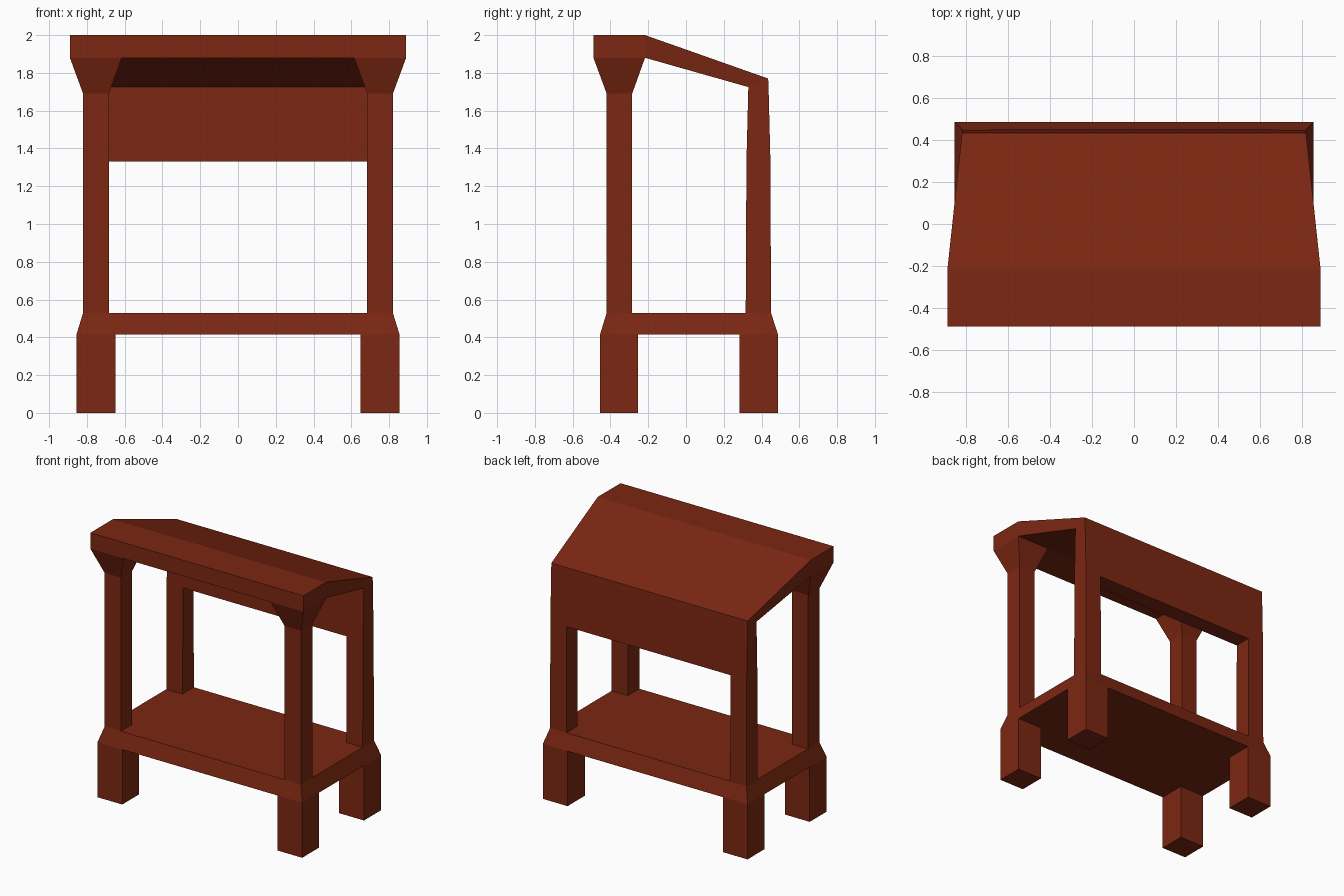
import bpy, bmesh

if "Cube" in bpy.data.objects:
    bpy.data.objects.remove(bpy.data.objects["Cube"])

mat = bpy.data.materials.new("red_brown_wood")
mat.diffuse_color = (0.2, 0.02, 0.006, 1)
mat.use_nodes = True
mat.node_tree.nodes["Principled BSDF"].inputs["Base Color"].default_value = mat.diffuse_color


def finish(name, bm):
    bmesh.ops.recalc_face_normals(bm, faces=bm.faces[:])
    mesh = bpy.data.meshes.new(name)
    bm.to_mesh(mesh)
    bm.free()
    mesh.materials.append(mat)
    obj = bpy.data.objects.new(name, mesh)
    bpy.context.collection.objects.link(obj)
    return obj


def loft(name, sections, side=1):
    """Stack of rectangles (x0, x1, y0, y1, z), optionally mirrored in x."""
    bm = bmesh.new()
    rings = [[bm.verts.new((side * x, y, z))
              for x, y in ((x0, y0), (x1, y0), (x1, y1), (x0, y1))]
             for x0, x1, y0, y1, z in sections]
    for a, b in zip(rings, rings[1:]):
        for i in range(4):
            j = (i + 1) % 4
            bm.faces.new((a[i], a[j], b[j], b[i]))
    bm.faces.new(rings[0])
    bm.faces.new(rings[-1])
    return finish(name, bm)


# Shelf with chamfered rim
loft("shelf", [(-.855, .855, -.455, .487, .415), (-.82, .82, -.42, .45, .53)])

for side, tag in ((-1, "left"), (1, "right")):
    # Chunky feet
    for row, y0, y1 in (("front", -.455, -.255), ("back", .282, .487)):
        loft(f"{row}_leg_{tag}", [(.648, .855, y0, y1, 0), (.648, .855, y0, y1, .415)], side)
    # Front post with flared capital
    loft(f"front_post_{tag}", [(.684, .82, -.42, -.285, .53),
                               (.684, .82, -.42, -.285, 1.69),
                               (.615, .89, -.49, -.217, 1.88)], side)
    # Slightly tapering back post
    loft(f"back_post_{tag}", [(.684, .82, .316, .45, .53),
                              (.684, .82, .32, .447, 1.33),
                              (.684, .82, .33, .437, 1.725)], side)

# Back panel between the back posts
loft("back_panel", [(-.684, .684, .32, .447, 1.33), (-.684, .684, .33, .437, 1.725)])

# Roof: side profile (y, z, half width), flat at the front and sloping back
profile = [(-.49, 1.88, .89), (-.49, 2.0, .89), (-.217, 2.0, .89),
           (.435, 1.77, .82), (.437, 1.725, .82), (.33, 1.725, .82),
           (-.217, 1.88, .89)]
bm = bmesh.new()
left, right = ([bm.verts.new((s * w, y, z)) for y, z, w in profile] for s in (-1, 1))
for i in range(len(profile)):
    j = (i + 1) % len(profile)
    bm.faces.new((left[i], left[j], right[j], right[i]))
for end in (left, right):
    bm.faces.new([end[k] for k in (0, 1, 2, 6)])
    bm.faces.new([end[k] for k in (2, 3, 5, 6)])
    bm.faces.new([end[k] for k in (3, 4, 5)])
finish("roof", bm)
